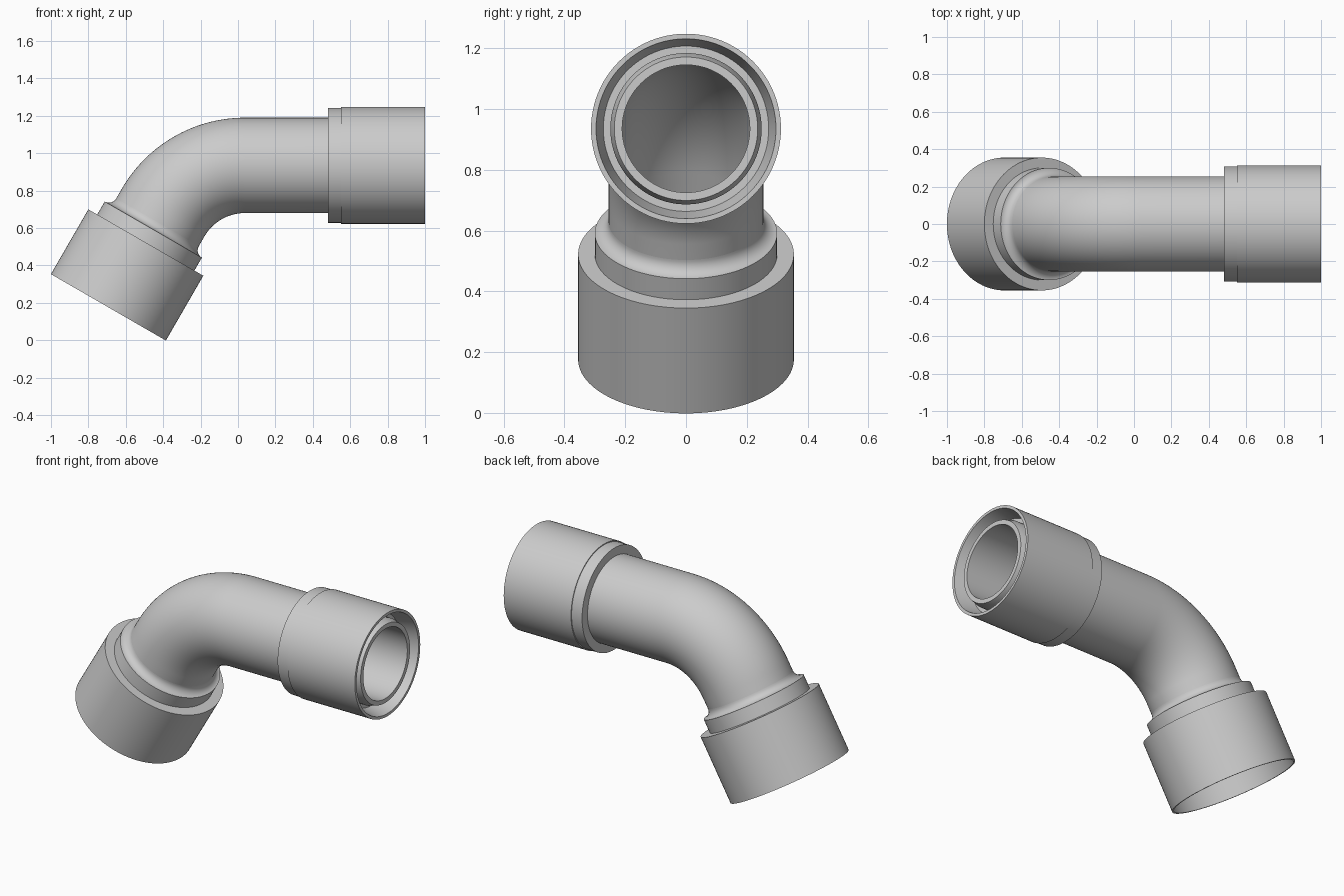
import bpy, bmesh, math
from mathutils import Vector

if "Cube" in bpy.data.objects:
    bpy.data.objects.remove(bpy.data.objects["Cube"])

SEG = 96
AXIS_Z = 0.935          # height of the straight run's centre line
STRAIGHT = 0.963        # length before the bend starts
BEND_R = 0.505
BEND = math.radians(60)
ARC = BEND_R * BEND
END = STRAIGHT + ARC + 0.585   # total centre line length

grey = bpy.data.materials.new("grey plastic")
grey.diffuse_color = (0.6, 0.6, 0.6, 1)
grey.use_nodes = True
grey.node_tree.nodes["Principled BSDF"].inputs["Base Color"].default_value = grey.diffuse_color


def station(s):
    """Centre point and turn angle at distance s along the centre line."""
    if s <= STRAIGHT:
        return Vector((1 - s, 0, AXIS_Z)), 0.0
    a = min((s - STRAIGHT) / BEND_R, BEND)
    p = Vector((1 - STRAIGHT - BEND_R * math.sin(a), 0,
                AXIS_Z - BEND_R * (1 - math.cos(a))))
    rest = max(0, s - STRAIGHT - ARC)
    return p + rest * Vector((-math.cos(a), 0, -math.sin(a))), a


def tube(name, profile):
    """Sweep a (distance, radius) profile round the centre line."""
    bm = bmesh.new()
    rings = []
    for s, r in profile:
        c, a = station(s)
        up = Vector((-math.sin(a), 0, math.cos(a)))
        side = Vector((0, 1, 0))
        rings.append([bm.verts.new(c + r * (math.cos(t) * side + math.sin(t) * up))
                      for t in (2 * math.pi * i / SEG for i in range(SEG))])
    for p, q in zip(rings, rings[1:]):
        for i in range(SEG):
            j = (i + 1) % SEG
            bm.faces.new((p[i], q[i], q[j], p[j]))
    mesh = bpy.data.meshes.new(name)
    bm.to_mesh(mesh)
    bm.free()
    mesh.materials.append(grey)
    ob = bpy.data.objects.new(name, mesh)
    bpy.context.collection.objects.link(ob)
    bpy.context.view_layer.objects.active = ob
    ob.select_set(True)
    bpy.ops.object.shade_smooth_by_angle(angle=math.radians(25))
    ob.select_set(False)
    return ob


def bend_points(r, n=32):
    return [(STRAIGHT + ARC * i / n, r) for i in range(n + 1)]


PIPE, BORE = 0.255, 0.21
SHOULDER = END - 0.48
FILLET = 0.045

# Outer wall of the bent pipe
tube("elbow_pipe", [(0.52, PIPE)] + bend_points(PIPE) + [(SHOULDER - FILLET, PIPE)])

# Bore through the whole fitting, wound so it faces inward
tube("inner_bore", ([(0.015, BORE)] + bend_points(BORE) + [(END - 0.38, BORE)])[::-1])

# Straight collar: mouth with a tapered groove around the inner spigot
tube("collar", [(0.015, BORE), (0.015, 0.236), (0.06, 0.249), (0.10, 0.249),
                (0.10, 0.272), (0.0, 0.296), (0.0, 0.3125), (0.45, 0.3125),
                (0.45, 0.307), (0.52, 0.307), (0.52, PIPE)])

# Lower socket: filleted neck, stepped shoulder, thin-walled open cup
fillet = [(SHOULDER - FILLET * (1 - math.sin(t)), PIPE + FILLET * (1 - math.cos(t)))
          for t in (math.pi / 2 * i / 10 for i in range(11))]
tube("socket", fillet + [(END - 0.40, 0.30), (END - 0.40, 0.355), (END, 0.355),
                         (END, 0.345), (END - 0.38, 0.335), (END - 0.38, BORE)])
